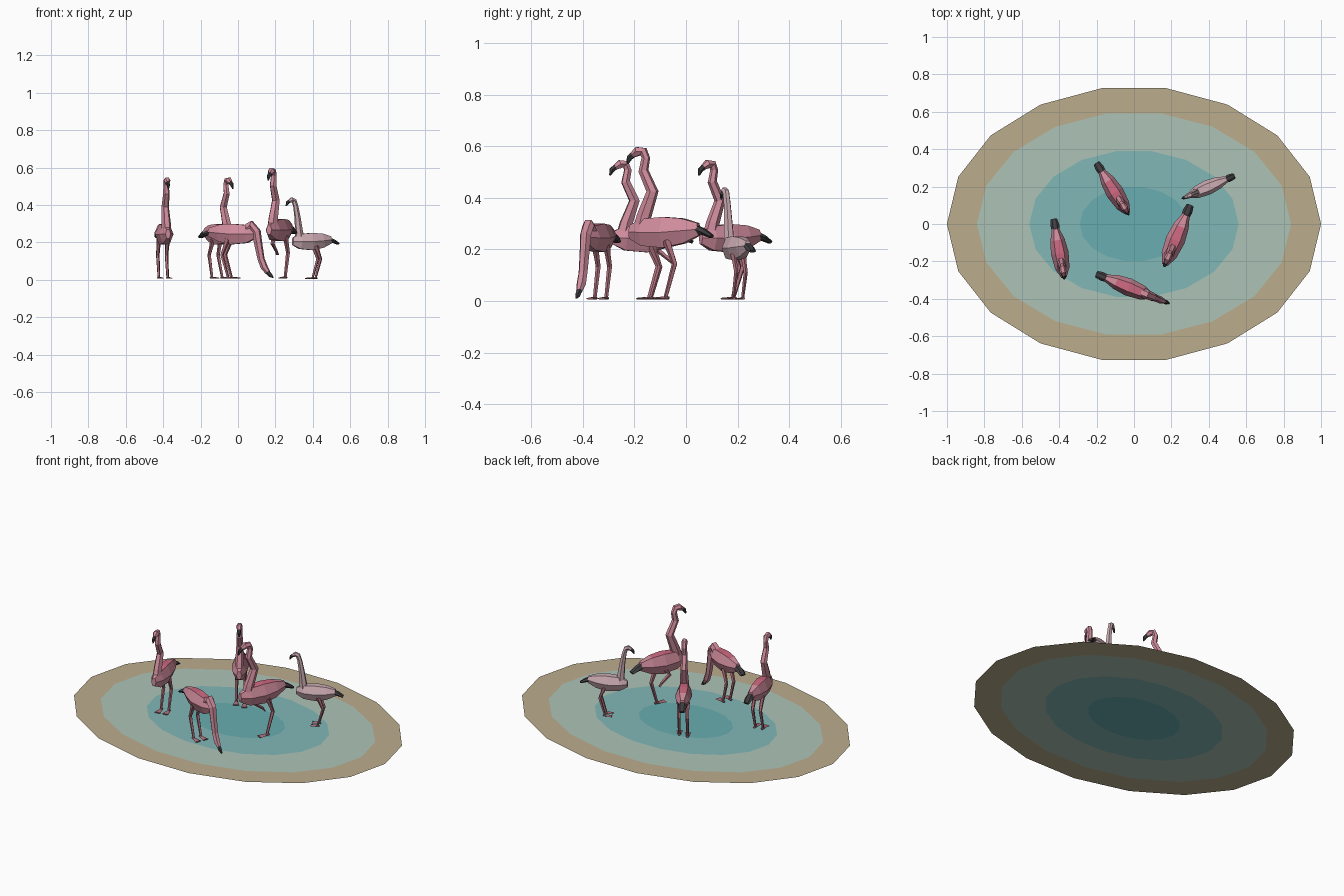
import bpy, bmesh, math
from mathutils import Vector

if "Cube" in bpy.data.objects:
    bpy.data.objects.remove(bpy.data.objects["Cube"])


def mat(name, r, g, b):
    m = bpy.data.materials.new(name)
    m.diffuse_color = (r, g, b, 1)
    m.use_nodes = True
    m.node_tree.nodes["Principled BSDF"].inputs["Base Color"].default_value = m.diffuse_color
    return m


PINK = mat("pink", 0.62, 0.26, 0.33)
RED = mat("deep_pink", 0.62, 0.14, 0.22)
PALE = mat("pale_pink", 0.62, 0.42, 0.46)
LEG = mat("leg_pink", 0.42, 0.16, 0.2)
DARK = mat("dark_feather", 0.05, 0.045, 0.05)
BANK = mat("sand", 0.5, 0.42, 0.27)
WATER = [mat("deep_water", 0.14, 0.42, 0.44), mat("mid_water", 0.22, 0.48, 0.47),
         mat("shallow_water", 0.42, 0.55, 0.47)]


def finish(name, bm, mats):
    me = bpy.data.meshes.new(name)
    bm.to_mesh(me)
    bm.free()
    for m in mats:
        me.materials.append(m)
    ob = bpy.data.objects.new(name, me)
    bpy.context.collection.objects.link(ob)
    return ob


def loft(name, rings, mats, sides=6, y=0.0):
    """Tube through (x, z, half_width, half_height) stations in the xz plane."""
    bm = bmesh.new()
    pts = [Vector((r[0], 0, r[1])) for r in rings]
    loops = []
    for i, (x, z, w, h) in enumerate(rings):
        t = (pts[min(i + 1, len(pts) - 1)] - pts[max(i - 1, 0)]).normalized()
        n = Vector((-t.z, 0, t.x))
        loop = []
        for k in range(sides):
            a = 2 * math.pi * k / sides
            p = pts[i] + n * (h * math.sin(a)) + Vector((0, y + w * math.cos(a), 0))
            loop.append(bm.verts.new(p))
        loops.append(loop)
    for i in range(len(loops) - 1):
        for k in range(sides):
            j = (k + 1) % sides
            f = bm.faces.new((loops[i][k], loops[i][j], loops[i + 1][j], loops[i + 1][k]))
            # second material, if any, marks the middle of the back
            if len(mats) > 1 and k in (1, 4) and i in (1, 2) and f.calc_center_median().z > 0.28:
                f.material_index = 1
    bm.faces.new(loops[0])
    bm.faces.new(loops[-1])
    bmesh.ops.recalc_face_normals(bm, faces=bm.faces)
    return finish(name, bm, mats)


def pond(name, radii, mats):
    """Flat 18-sided elliptical rings; an inner radius of 0 closes the middle."""
    bm = bmesh.new()
    n = 18
    rows = []
    for rx, ry in radii:
        if rx == 0:
            rows.append([bm.verts.new((0, 0, 0))] * n)
        else:
            rows.append([bm.verts.new((rx * math.cos(2 * math.pi * k / n),
                                       ry * math.sin(2 * math.pi * k / n), 0)) for k in range(n)])
    for i in range(len(rows) - 1):
        for k in range(n):
            j = (k + 1) % n
            vs = [rows[i][k], rows[i + 1][k], rows[i + 1][j]]
            if radii[i][0]:
                vs.append(rows[i][j])
            bm.faces.new(vs).material_index = i
    return finish(name, bm, mats)


# Pond
pond("bank", [(0.84, 0.60), (1.0, 0.737)], [BANK])
pond("water", [(0, 0), (0.29, 0.2), (0.56, 0.395), (0.84, 0.60)], WATER)

# Neck-and-head paths (x, z, half width, half height) and beak paths per pose
NECKS = {
    "upright": ([(0.10, 0.265, 0.03, 0.035), (0.085, 0.33, 0.027, 0.029), (0.05, 0.425, 0.022, 0.024),
                 (0.088, 0.505, 0.019, 0.02), (0.078, 0.555, 0.016, 0.017), (0.088, 0.58, 0.018, 0.018),
                 (0.112, 0.58, 0.02, 0.02), (0.132, 0.567, 0.012, 0.013)],
                [(0.128, 0.57, 0.012, 0.013), (0.147, 0.555, 0.011, 0.012), (0.155, 0.532, 0.004, 0.004)]),
    "leaning": ([(0.09, 0.26, 0.03, 0.035), (0.098, 0.34, 0.026, 0.028), (0.108, 0.43, 0.021, 0.022),
                 (0.122, 0.51, 0.018, 0.018), (0.135, 0.55, 0.018, 0.018), (0.152, 0.556, 0.02, 0.019),
                 (0.172, 0.545, 0.012, 0.013)],
                [(0.168, 0.548, 0.012, 0.013), (0.185, 0.535, 0.011, 0.012), (0.195, 0.512, 0.004, 0.004)]),
    "feeding": ([(0.08, 0.285, 0.03, 0.035), (0.12, 0.318, 0.027, 0.028), (0.15, 0.28, 0.025, 0.027),
                 (0.164, 0.20, 0.022, 0.024), (0.18, 0.12, 0.02, 0.021), (0.2, 0.072, 0.021, 0.021),
                 (0.222, 0.043, 0.014, 0.015)],
                [(0.216, 0.05, 0.013, 0.014), (0.238, 0.026, 0.012, 0.012), (0.256, 0.013, 0.004, 0.004)]),
}


def leg(side, step=0.0, raised=False):
    hip, joint, toe = (-0.02, 0.235), (-0.055 + step * 0.5, 0.145), (-0.016 + step, 0.012)
    if raised:
        hip, joint, toe = (0.0, 0.235), (0.035, 0.195), (-0.022, 0.152)
    y = 0.026 * side
    mid = ((hip[0] + joint[0]) / 2, (hip[1] + joint[1]) / 2)
    parts = [loft("leg", [(*hip, 0.016, 0.018), (*mid, 0.012, 0.013), (*joint, 0.011, 0.011),
                          (*toe, 0.008, 0.008)], [LEG], 5, y)]
    x, z = toe
    if raised:
        foot = [(x + 0.004, z + 0.004, 0.007, 0.006), (x - 0.012, z - 0.018, 0.01, 0.004)]
    else:
        foot = [(x - 0.014, z, 0.008, 0.006), (x + 0.012, z, 0.012, 0.006), (x + 0.05, z - 0.002, 0.021, 0.004)]
    parts.append(loft("foot", foot, [LEG], 6, y))
    return parts


def flamingo(x, y, heading, s, pose, skin=PINK, back=RED, step=0.0, raised=False):
    neck, beak = NECKS[pose]
    parts = [
        loft("body", [(0.145, 0.268, 0.016, 0.03), (0.09, 0.266, 0.042, 0.06), (0.0, 0.266, 0.052, 0.069),
                      (-0.08, 0.272, 0.042, 0.056), (-0.145, 0.278, 0.02, 0.028)], [skin, back]),
        loft("tail", [(-0.125, 0.28, 0.022, 0.02), (-0.165, 0.268, 0.026, 0.014),
                      (-0.2, 0.25, 0.02, 0.008)], [DARK]),
        loft("neck_and_head", neck, [skin]),
        loft("beak", beak, [DARK]),
    ]
    parts += leg(1, step) + leg(-1, -step, raised)
    for p in parts:
        p.location = (x, y, 0)
        p.rotation_euler = (0, 0, math.radians(heading))
        p.scale = (s, s, s)


# Flock
flamingo(-0.397, -0.155, -80, 0.915, "upright")
flamingo(0.222, -0.084, -113, 1.0, "upright", raised=True)
flamingo(-0.03, -0.337, -22, 0.92, "feeding")
flamingo(-0.103, 0.17, -58, 0.915, "upright", step=0.015)
flamingo(0.395, 0.196, -156.5, 0.77, "leaning", skin=PALE, back=PALE)
